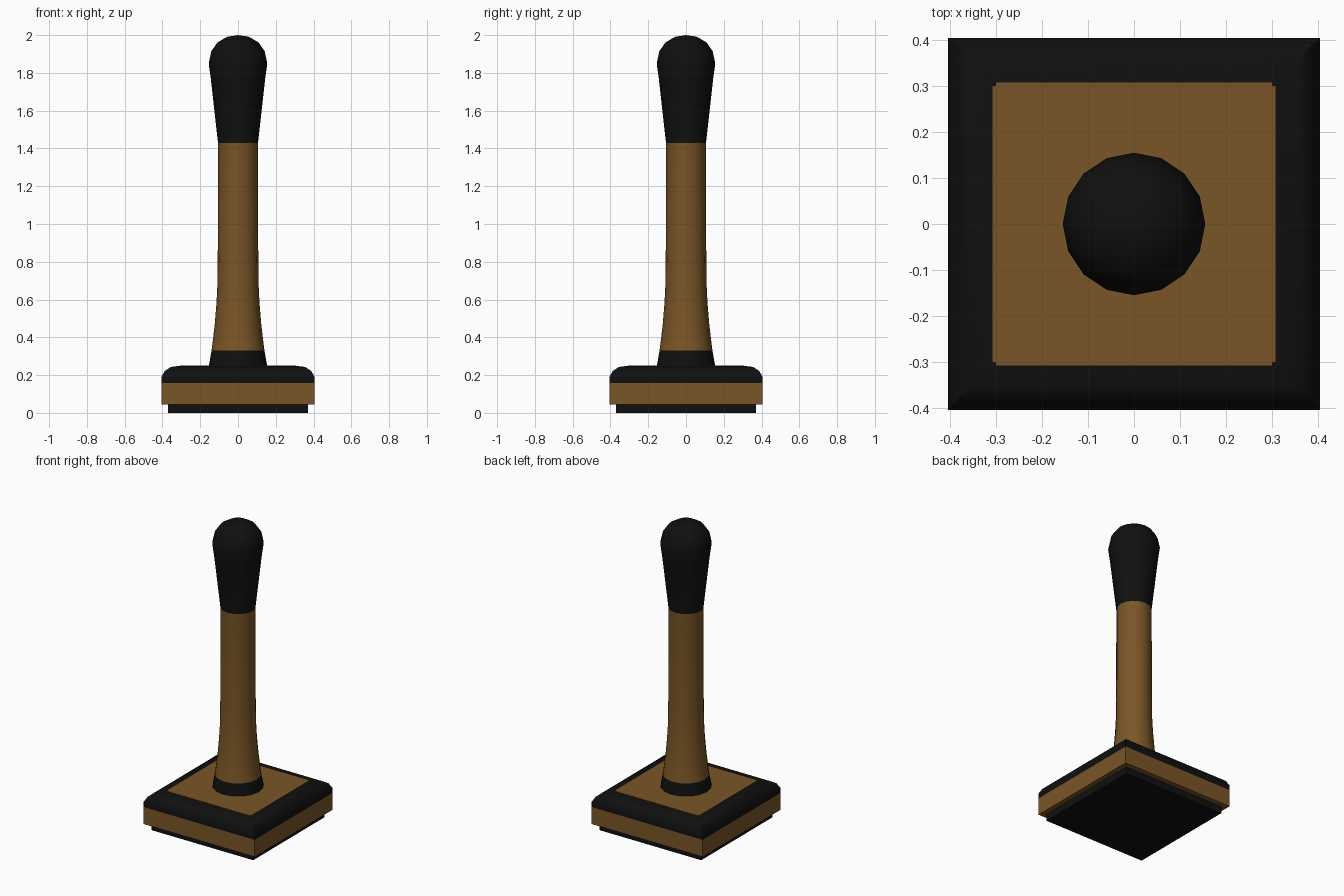
import bpy, bmesh
from math import cos, sin, pi, sqrt, radians

cube = bpy.data.objects.get("Cube")
if cube:
    bpy.data.objects.remove(cube, do_unlink=True)


def material(name, colour):
    m = bpy.data.materials.new(name)
    m.use_nodes = True
    m.diffuse_color = colour
    bsdf = m.node_tree.nodes["Principled BSDF"]
    bsdf.inputs["Base Color"].default_value = colour
    bsdf.inputs["Roughness"].default_value = 0.8
    return m


black = material("black", (0.005, 0.005, 0.005, 1))
brown = material("brown", (0.195, 0.092, 0.019, 1))


def finish(name, bm, angle):
    bmesh.ops.recalc_face_normals(bm, faces=bm.faces)
    mesh = bpy.data.meshes.new(name)
    bm.to_mesh(mesh)
    bm.free()
    ob = bpy.data.objects.new(name, mesh)
    bpy.context.collection.objects.link(ob)
    for m in (black, brown):
        mesh.materials.append(m)
    bpy.ops.object.select_all(action='DESELECT')
    ob.select_set(True)
    bpy.context.view_layer.objects.active = ob
    bpy.ops.object.shade_smooth_by_angle(angle=radians(angle))
    return ob


def loft(name, profile, sides, brown_range, angle):
    """Stack regular rings (radius, z); faces inside brown_range are brown."""
    bm = bmesh.new()
    turn, scale = (pi / 4, sqrt(2)) if sides == 4 else (0, 1)
    rings = []
    for r, z in profile:
        angles = [turn + 2 * pi * i / sides for i in range(sides)]
        rings.append([bm.verts.new((r * scale * cos(a), r * scale * sin(a), z))
                      for a in angles])
    for low, high in zip(rings, rings[1:]):
        for i in range(sides):
            j = (i + 1) % sides
            bm.faces.new((low[i], low[j], high[j], high[i]))
    bm.faces.new(rings[0])
    bm.faces.new(rings[-1])
    bmesh.ops.remove_doubles(bm, verts=bm.verts, dist=0.0005)
    for f in bm.faces:
        z = f.calc_center_median().z
        f.material_index = int(brown_range[0] < z < brown_range[1])
    return finish(name, bm, angle)


# Square base: recessed foot, brown band, rounded black rim
loft("foot", [(0.37, 0), (0.37, 0.05)], 4, (9, 9), 30)
loft("base", [(0.405, 0.045), (0.405, 0.157), (0.405, 0.19), (0.388, 0.222),
              (0.355, 0.243), (0.31, 0.249)], 4, (0.04, 0.157), 40)

# Brown top plate with small notched corners
a, b = 0.308, 0.3
quarter = [(a, -b), (a, b), (b, b)]
outline = []
for k in range(4):
    c, s = round(cos(k * pi / 2)), round(sin(k * pi / 2))
    outline += [(x * c - y * s, x * s + y * c) for x, y in quarter]
bm = bmesh.new()
plate = bm.faces.new([bm.verts.new((x, y, 0.247)) for x, y in outline])
top = bmesh.ops.extrude_face_region(bm, geom=[plate])
bmesh.ops.translate(bm, vec=(0, 0, 0.005),
                    verts=[v for v in top["geom"] if isinstance(v, bmesh.types.BMVert)])
for f in bm.faces:
    f.material_index = 1
finish("top_plate", bm, 30)

# Lever: black collar, flared brown shaft, black rounded grip
loft("lever", [(0.155, 0.245), (0.14, 0.33), (0.124, 0.46), (0.114, 0.58),
               (0.109, 0.68), (0.107, 0.88), (0.106, 1.43), (0.144, 1.77),
               (0.155, 1.85), (0.141, 1.915), (0.108, 1.962),
               (0.058, 1.991), (0, 2)], 16, (0.33, 1.43), 50)
